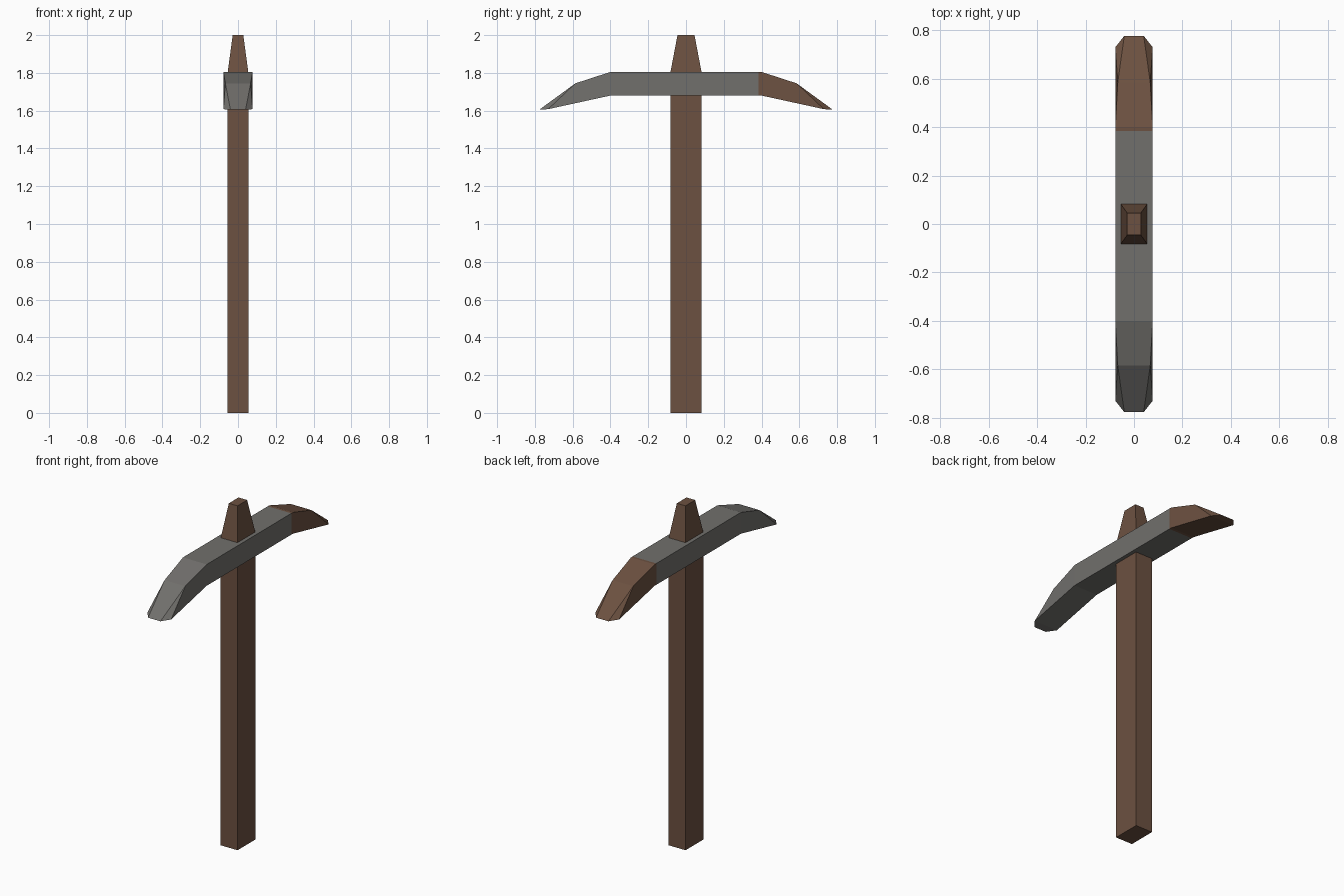
import bpy, bmesh

if "Cube" in bpy.data.objects:
    bpy.data.objects.remove(bpy.data.objects["Cube"])


def material(name, rgb):
    m = bpy.data.materials.new(name)
    m.diffuse_color = (*rgb, 1)
    m.use_nodes = True
    m.node_tree.nodes["Principled BSDF"].inputs["Base Color"].default_value = m.diffuse_color
    return m


wood = material("brown", (0.150, 0.082, 0.052))
stone = material("grey", (0.165, 0.160, 0.150))


def finish(bm, name, mats):
    bmesh.ops.recalc_face_normals(bm, faces=bm.faces)
    me = bpy.data.meshes.new(name)
    bm.to_mesh(me)
    bm.free()
    for m in mats:
        me.materials.append(m)
    ob = bpy.data.objects.new(name, me)
    bpy.context.collection.objects.link(ob)
    return ob


# Handle: straight rectangular shaft with a tapered top
bm = bmesh.new()
rings = []
for hx, hy, z in [(0.055, 0.083, 0), (0.055, 0.083, 1.8), (0.028, 0.045, 2.0)]:
    rings.append([bm.verts.new((sx * hx, sy * hy, z))
                  for sx, sy in [(-1, -1), (1, -1), (1, 1), (-1, 1)]])
for a, b in zip(rings, rings[1:]):
    for i in range(4):
        j = (i + 1) % 4
        bm.faces.new((a[i], a[j], b[j], b[i]))
bm.faces.new(rings[0][::-1])
bm.faces.new(rings[-1])
finish(bm, "handle", [wood])

# Pick head: straight bar with a drooping blade at each end
bm = bmesh.new()


def pair(x, y, z):
    return [bm.verts.new((s * x, y, z)) for s in (-1, 1)]


ends = []
for d in (-1, 1):
    top = pair(0.077, d * 0.40, 1.805)
    bottom = pair(0.077, d * 0.40, 1.68)
    knee = pair(0.067, d * 0.585, 1.745)
    corner = pair(0.077, d * 0.73, 1.608)
    tip = pair(0.04, d * 0.777, 1.605)
    for a, b in [(top, knee), (knee, tip), (bottom, corner), (corner, tip)]:
        bm.faces.new((a[0], a[1], b[1], b[0]))
    for s in (0, 1):
        bm.faces.new((top[s], knee[s], corner[s], bottom[s]))
        bm.faces.new((knee[s], tip[s], corner[s]))
    ends.append((top, bottom))
(t0, b0), (t1, b1) = ends
for a, b in [(t0, t1), (b0, b1)]:
    bm.faces.new((a[0], a[1], b[1], b[0]))
for s in (0, 1):
    bm.faces.new((t0[s], t1[s], b1[s], b0[s]))

# Brown blade on the back end, cut just inside the bend
CUT = 0.385
bmesh.ops.bisect_plane(bm, geom=bm.verts[:] + bm.edges[:] + bm.faces[:],
                       plane_co=(0, CUT, 0), plane_no=(0, 1, 0))
for f in bm.faces:
    f.material_index = 1 if f.calc_center_median().y > CUT else 0
finish(bm, "pick_head", [stone, wood])
